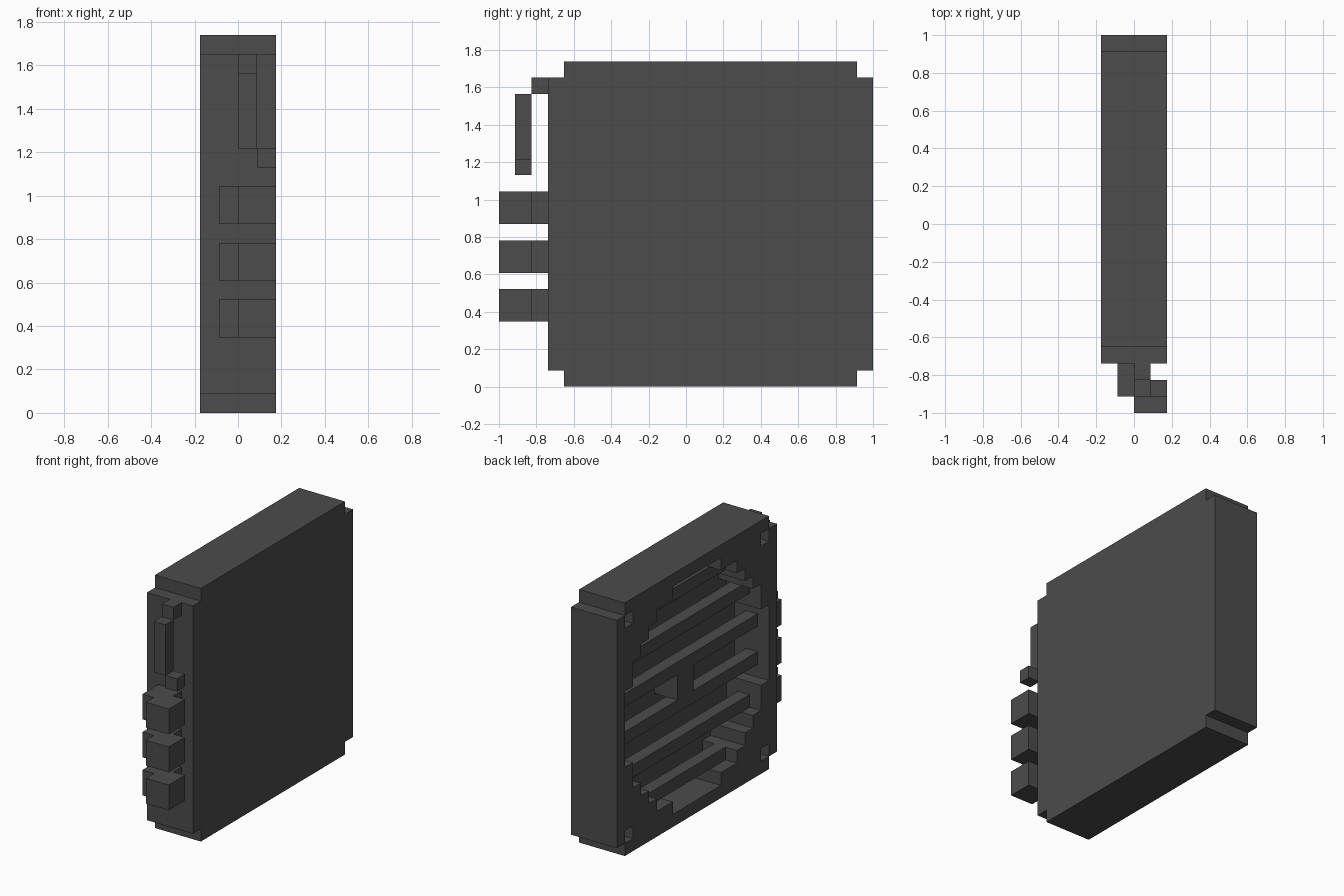
import bpy
import bmesh
from math import sqrt

if "Cube" in bpy.data.objects:
    bpy.data.objects.remove(bpy.data.objects["Cube"])

U = 2 / 23          # one block unit; the model is 23 units deep
CY, CZ = 13, 10     # centre of the round opening, in units
R = 9               # opening radius, in units

mat = bpy.data.materials.new("charcoal grey")
mat.diffuse_color = (0.072, 0.072, 0.072, 1)
mat.use_nodes = True
mat.node_tree.nodes["Principled BSDF"].inputs["Base Color"].default_value = mat.diffuse_color


def add_prism(bm, profile, x0, x1):
    """Extrude a (y, z) outline from x0 to x1, all in block units."""
    verts = [bm.verts.new((x0 * U, y * U - 1, z * U)) for y, z in profile]
    face = bm.faces.new(verts)
    ext = bmesh.ops.extrude_face_region(bm, geom=[face])
    moved = [g for g in ext["geom"] if isinstance(g, bmesh.types.BMVert)]
    bmesh.ops.translate(bm, verts=moved, vec=((x1 - x0) * U, 0, 0))


def make(name, prisms):
    bm = bmesh.new()
    for profile, x0, x1 in prisms:
        add_prism(bm, profile, x0, x1)
    bmesh.ops.recalc_face_normals(bm, faces=bm.faces)
    mesh = bpy.data.meshes.new(name)
    bm.to_mesh(mesh)
    bm.free()
    mesh.materials.append(mat)
    ob = bpy.data.objects.new(name, mesh)
    bpy.context.collection.objects.link(ob)
    return ob


def rect(y0, y1, z0, z1):
    return [(y0, z0), (y1, z0), (y1, z1), (y0, z1)]


def box(name, x0, x1, y0, y1, z0, z1):
    return make(name, [(rect(y0, y1, z0, z1), x0, x1)])


def half_width(k):
    """Half width of the stepped circle in block row k."""
    return round(sqrt(R * R - (k + 0.5 - CZ) ** 2))


# stepped circle outline
right = []
for k in range(CZ - R, CZ + R):
    for p in ((CY + half_width(k), k), (CY + half_width(k), k + 1)):
        if p not in right:
            right.append(p)
circle = right + [(2 * CY - y, z) for y, z in reversed(right)]

# square housing with notched corners
outline = [(4, 0), (22, 0), (22, 1), (23, 1), (23, 19), (22, 19),
           (22, 20), (4, 20), (4, 19), (3, 19), (3, 1), (4, 1)]
housing = make("housing", [(outline, -2, 2)])

# round recess and four screw holes cut into the left face
cuts = [(circle, -3, 1)]
cuts += [(rect(y, y + 1, z, z + 1), -3, 1) for y in (4, 21) for z in (1, 18)]
cutter = make("recess_cutter", cuts)
cutter.hide_render = True
mod = housing.modifiers.new("recess", "BOOLEAN")
mod.operation = "DIFFERENCE"
mod.solver = "EXACT"
mod.object = cutter
bpy.context.view_layer.objects.active = housing
bpy.ops.object.modifier_apply(modifier=mod.name)
bpy.data.objects.remove(cutter)

# grille bars and central hub
for k in range(2, 18, 3):
    h = half_width(k)
    box("grille_bar", -1, 0, CY - h, CY + h, k, k + 1)
box("hub", -1, 1, CY - 1, CY + 1, CZ - 1, CZ + 1)

# three stepped connectors on the front edge (outline in plan: base + offset tip)
for z in (4, 7, 10):
    box("connector_base", -1, 1, 1, 3, z, z + 2)
    box("connector_tip", 0, 2, 0, 2, z, z + 2)

# thin hooked lever
box("lever_mount", 0, 1, 2, 3, 18, 19)
box("lever_arm", 0, 1, 1, 2, 14, 18)
box("lever_tip", 1, 2, 1, 2, 13, 14)
